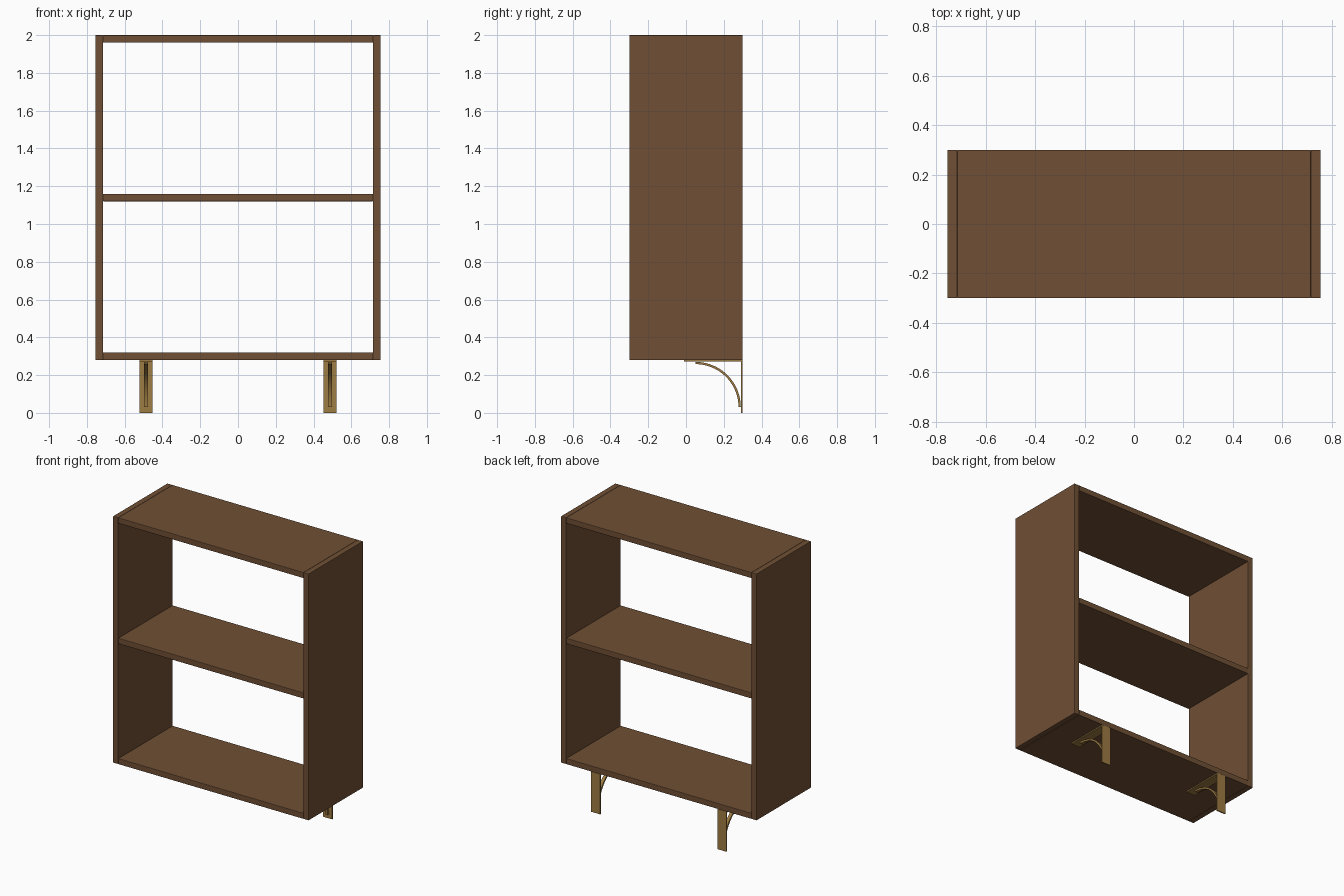
import bpy
import bmesh
import math
from mathutils import Vector

if "Cube" in bpy.data.objects:
    bpy.data.objects.remove(bpy.data.objects["Cube"], do_unlink=True)


def make_material(name, color):
    mat = bpy.data.materials.new(name)
    mat.use_nodes = True
    mat.diffuse_color = color
    mat.node_tree.nodes["Principled BSDF"].inputs["Base Color"].default_value = color
    return mat


WOOD = make_material("walnut brown", (0.16, 0.078, 0.035, 1))
BRASS = make_material("aged brass", (0.34, 0.2, 0.055, 1))


def finish(name, bm, mat):
    bmesh.ops.recalc_face_normals(bm, faces=bm.faces)
    mesh = bpy.data.meshes.new(name)
    bm.to_mesh(mesh)
    bm.free()
    mesh.materials.append(mat)
    obj = bpy.data.objects.new(name, mesh)
    bpy.context.collection.objects.link(obj)
    return obj


def box(name, low, high, mat, bevel=0):
    low, high = Vector(low), Vector(high)
    bm = bmesh.new()
    bmesh.ops.create_cube(bm, size=1)
    bmesh.ops.scale(bm, vec=high - low, verts=bm.verts)
    bmesh.ops.translate(bm, vec=(low + high) / 2, verts=bm.verts)
    obj = finish(name, bm, mat)
    if bevel:
        mod = obj.modifiers.new("Eased edges", "BEVEL")
        mod.width = bevel
        mod.segments = 2
    return obj


def curved_brace(name, x, width, center, radius, thickness, steps=24):
    # quarter ring swept across its width
    bm = bmesh.new()
    rings = []
    for i in range(steps + 1):
        a = math.pi / 2 * i / steps
        rings.append([bm.verts.new((x + side * width / 2,
                                    center[0] + r * math.cos(a),
                                    center[1] + r * math.sin(a)))
                      for side, r in ((-1, radius), (1, radius),
                                      (1, radius - thickness), (-1, radius - thickness))])
    for a, b in zip(rings, rings[1:]):
        for k in range(4):
            n = (k + 1) % 4
            bm.faces.new((a[k], a[n], b[n], b[k]))
    bm.faces.new(rings[0])
    bm.faces.new(rings[-1])
    obj = finish(name, bm, BRASS)
    bpy.ops.object.select_all(action="DESELECT")
    obj.select_set(True)
    bpy.context.view_layer.objects.active = obj
    bpy.ops.object.shade_smooth_by_angle(angle=math.radians(30))


DEPTH = 0.3
HALF = 0.755
BOARD = 0.04
BASE = 0.28
INNER = HALF - BOARD

# Side panels and brackets, one per side
for label, s in (("left", 1), ("right", -1)):
    xs = sorted((s * INNER, s * HALF))
    box(f"{label}_side_panel", (xs[0], -DEPTH, BASE), (xs[1], DEPTH, 2), WOOD, 0.003)

    x = s * 0.487
    w = 0.035
    box(f"{label}_bracket_wall_plate", (x - w, DEPTH - 0.008, 0), (x + w, DEPTH, BASE), BRASS)
    box(f"{label}_bracket_shelf_plate", (x - w, -0.01, BASE - 0.008),
        (x + w, DEPTH - 0.008, BASE), BRASS)
    curved_brace(f"{label}_bracket_brace", x, 0.022, (0.05, 0.03), 0.24, 0.012)

# Horizontal boards
for label, z in (("bottom_shelf", BASE), ("middle_shelf", 1.12), ("top_shelf", 1.96)):
    box(label, (-INNER, -DEPTH, z), (INNER, DEPTH, z + BOARD), WOOD, 0.003)
